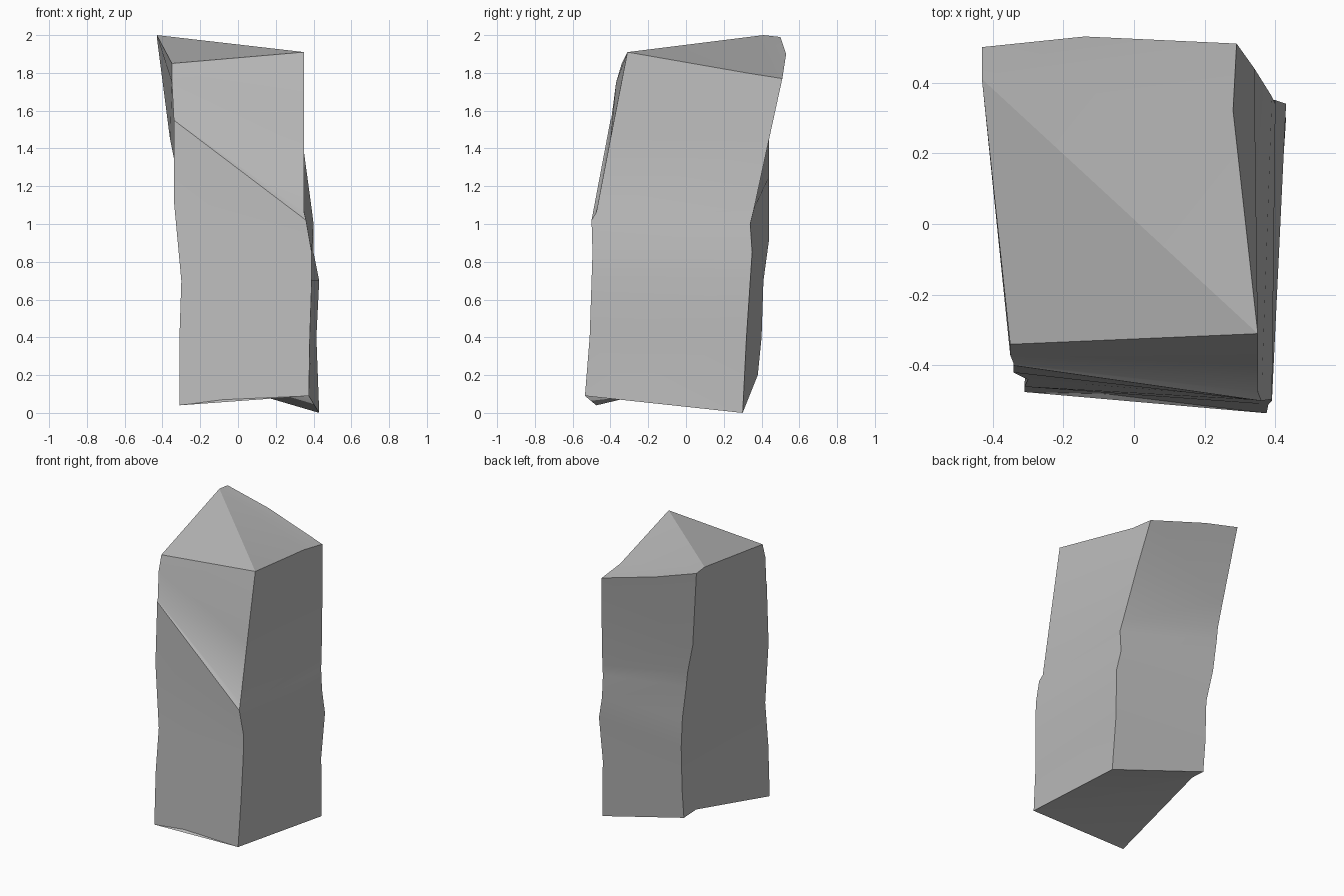
import bpy
import bmesh
import math

default_cube = bpy.data.objects.get("Cube")
if default_cube:
    bpy.data.objects.remove(default_cube, do_unlink=True)

# Single stone colour
stone = bpy.data.materials.new("grey stone")
stone.use_nodes = True
stone_colour = (0.5, 0.5, 0.5, 1)
stone.diffuse_color = stone_colour
shader = next(node for node in stone.node_tree.nodes if node.type == "BSDF_PRINCIPLED")
shader.inputs["Base Color"].default_value = stone_colour

# Four weathered vertical edges of the pillar, listed from foot to crown
front_right_edge = [(-.31, -.475, .04), (-.31, -.46, .4), (-.3, -.44, .7), (-.34, -.42, 1.13),
                    (-.34, -.4, 1.55), (-.34, -.395, 1.56), (-.35, -.37, 1.75), (-.35, -.34, 1.85)]
front_left_edge = [(.375, -.535, .09), (.38, -.51, .4), (.39, -.5, .7), (.39, -.495, .85),
                   (.36, -.5, 1.02), (.35, -.475, 1.06), (.35, -.4, 1.45), (.35, -.31, 1.91)]
back_left_edge = [(.43, .3, 0), (.415, .32, .4), (.43, .34, .7), (.4, .35, .85),
                  (.4, .34, 1), (.39, .36, 1.08), (.34, .44, 1.45), (.29, .51, 1.77)]
back_right_edge = [(-.25, .38, .2), (-.25, .4, .4), (-.25, .41, .7), (-.28, .44, .92),
                   (-.31, .44, 1.15), (-.32, .44, 1.25), (-.36, .44, 1.45), (-.43, .5, 1.99)]
edge_paths = [front_right_edge, front_left_edge, back_left_edge, back_right_edge]

# Chips along the foot and crown rims, keyed by side: front, left, back, right
foot_chips = {0: (-.08, -.48, .07), 1: (.385, -.34, .13), 3: (-.26, .26, .215)}
crown_chips = {1: (.28, .32, 1.8), 2: (-.14, .53, 1.9), 3: (-.43, .41, 2)}

bm = bmesh.new()
columns = [[bm.verts.new(point) for point in path] for path in edge_paths]
foot_points = {side: bm.verts.new(point) for side, point in foot_chips.items()}
crown_points = {side: bm.verts.new(point) for side, point in crown_chips.items()}


def rim(row, chips):
    """Return the closed rim of corner and chip vertices, side by side."""
    loop = []
    for side, column in enumerate(columns):
        loop.append(column[row])
        if side in chips:
            loop.append(chips[side])
    return loop


def fan(loop, centre):
    """Fill a rim with triangles spreading from one of its vertices."""
    start = loop.index(centre)
    ordered = loop[start:] + loop[:start]
    for first, second in zip(ordered[1:], ordered[2:]):
        bm.faces.new((centre, first, second))


# Side walls, with the rim chips built into the first and last bands
last_band = len(front_right_edge) - 2
for side, column in enumerate(columns):
    neighbour = columns[(side + 1) % len(columns)]
    for band in range(last_band + 1):
        face = [column[band]]
        if band == 0 and side in foot_points:
            face.append(foot_points[side])
        face += [neighbour[band], neighbour[band + 1]]
        if band == last_band and side in crown_points:
            face.append(crown_points[side])
        face.append(column[band + 1])
        bm.faces.new(face)

# Folded underside and creased crown
fan(rim(0, foot_points), columns[1][0])
fan(rim(-1, crown_points), crown_points[3])
bmesh.ops.recalc_face_normals(bm, faces=bm.faces[:])

mesh = bpy.data.meshes.new("stone_pillar")
bm.to_mesh(mesh)
bm.free()
mesh.materials.append(stone)
pillar = bpy.data.objects.new("stone_pillar", mesh)
bpy.context.scene.collection.objects.link(pillar)

# Soft faces with crisp broken edges
bpy.ops.object.select_all(action="DESELECT")
pillar.select_set(True)
bpy.context.view_layer.objects.active = pillar
bpy.ops.object.shade_smooth_by_angle(angle=math.radians(30))
